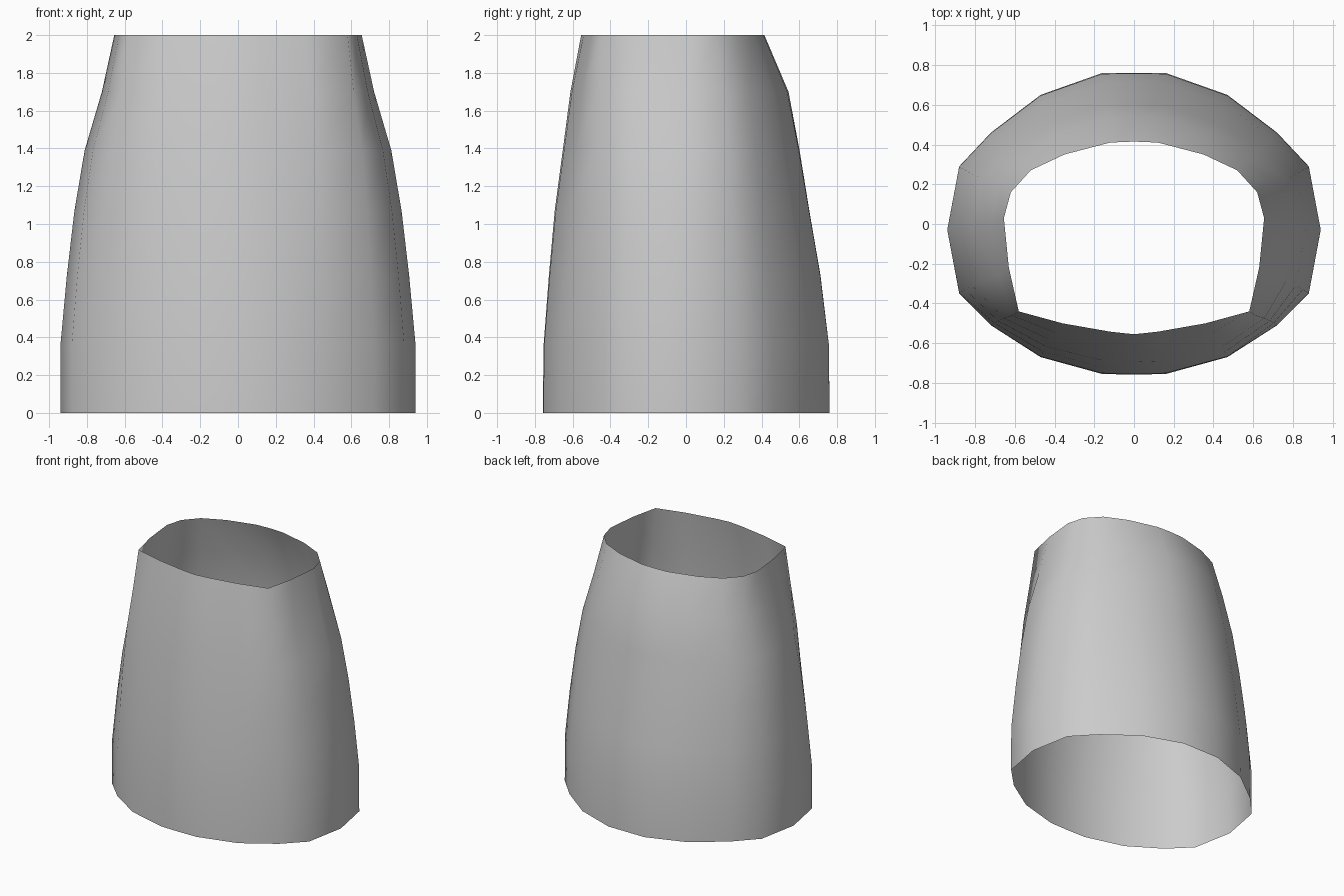
import bpy, bmesh

if "Cube" in bpy.data.objects:
    bpy.data.objects.remove(bpy.data.objects["Cube"])

# Half outlines of the bottom and top rims, running from back centre to front centre
bottom = [(0, .76), (.16, .76), (.47, .65), (.72, .46), (.88, .29), (.94, -.03),
          (.88, -.35), (.72, -.51), (.47, -.67), (.16, -.755), (0, -.758)]
top = [(0, .415), (.12, .41), (.35, .35), (.52, .27), (.62, .16), (.655, .03),
       (.63, -.22), (.58, -.44), (.36, -.50), (.12, -.542), (0, -.555)]

# Ring heights with taper amounts: z, side, back, front
levels = [(0, 0, 0, 0), (.36, 0, .01, .02), (.73, .12, .14, .16), (1.07, .26, .31, .31),
          (1.39, .45, .46, .52), (1.70, .77, .63, .72), (2, 1, 1, 1)]


def ring(z, side, back, front):
    half = []
    for i, ((bx, by), (tx, ty)) in enumerate(zip(bottom, top)):
        f = i / (len(bottom) - 1)
        w = back + (front - back) * f
        half.append((bx + (tx - bx) * side, by + (ty - by) * w, z))
    return half + [(-x, y, z) for x, y, z in half[-2:0:-1]]


# Open tapered sleeve lofted through the rings
bm = bmesh.new()
rings = [[bm.verts.new(p) for p in ring(*lv)] for lv in levels]
for a, b in zip(rings, rings[1:]):
    n = len(a)
    for i in range(n):
        j = (i + 1) % n
        bm.faces.new((a[j], a[i], b[i], b[j]))

mesh = bpy.data.meshes.new("tapered_sleeve")
bm.to_mesh(mesh)
bm.free()
sleeve = bpy.data.objects.new("tapered_sleeve", mesh)
bpy.context.collection.objects.link(sleeve)

# Smooth sides
for p in mesh.polygons:
    p.use_smooth = True
